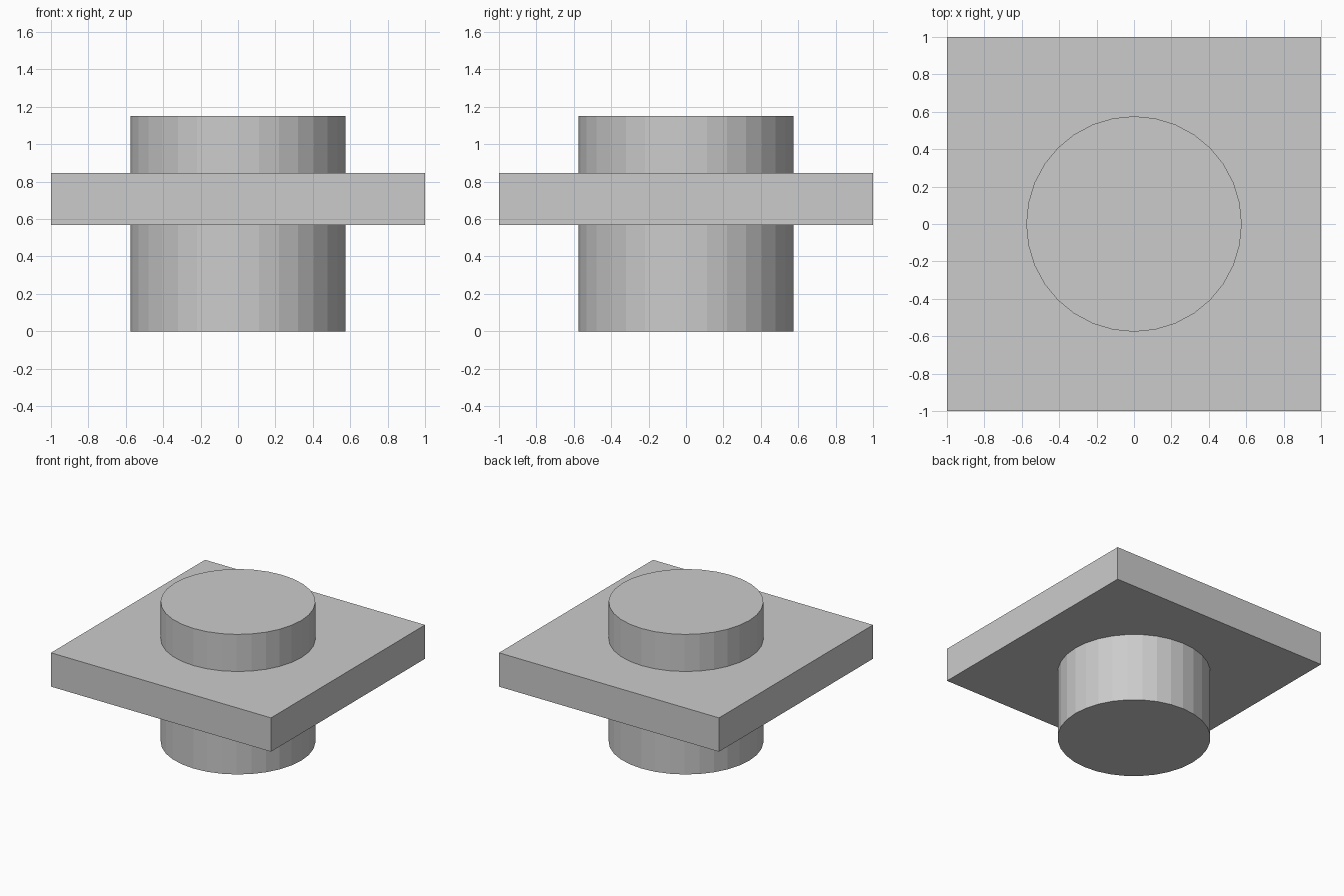
import bpy

if "Cube" in bpy.data.objects:
    bpy.data.objects.remove(bpy.data.objects["Cube"])

RADIUS, HEIGHT = 0.576, 1.151
PLATE_BOTTOM, PLATE_TOP = 0.568, 0.846

# Flat-shaded round core running through the plate
bpy.ops.mesh.primitive_cylinder_add(vertices=32, radius=RADIUS, depth=HEIGHT,
                                    location=(0, 0, HEIGHT / 2))
bpy.context.object.name = "core_cylinder"

# Square plate around the core
bpy.ops.mesh.primitive_cube_add(size=1, location=(0, 0, (PLATE_BOTTOM + PLATE_TOP) / 2))
plate = bpy.context.object
plate.name = "square_plate"
plate.scale = (2, 2, PLATE_TOP - PLATE_BOTTOM)
bpy.ops.object.transform_apply(location=False, rotation=False, scale=True)
